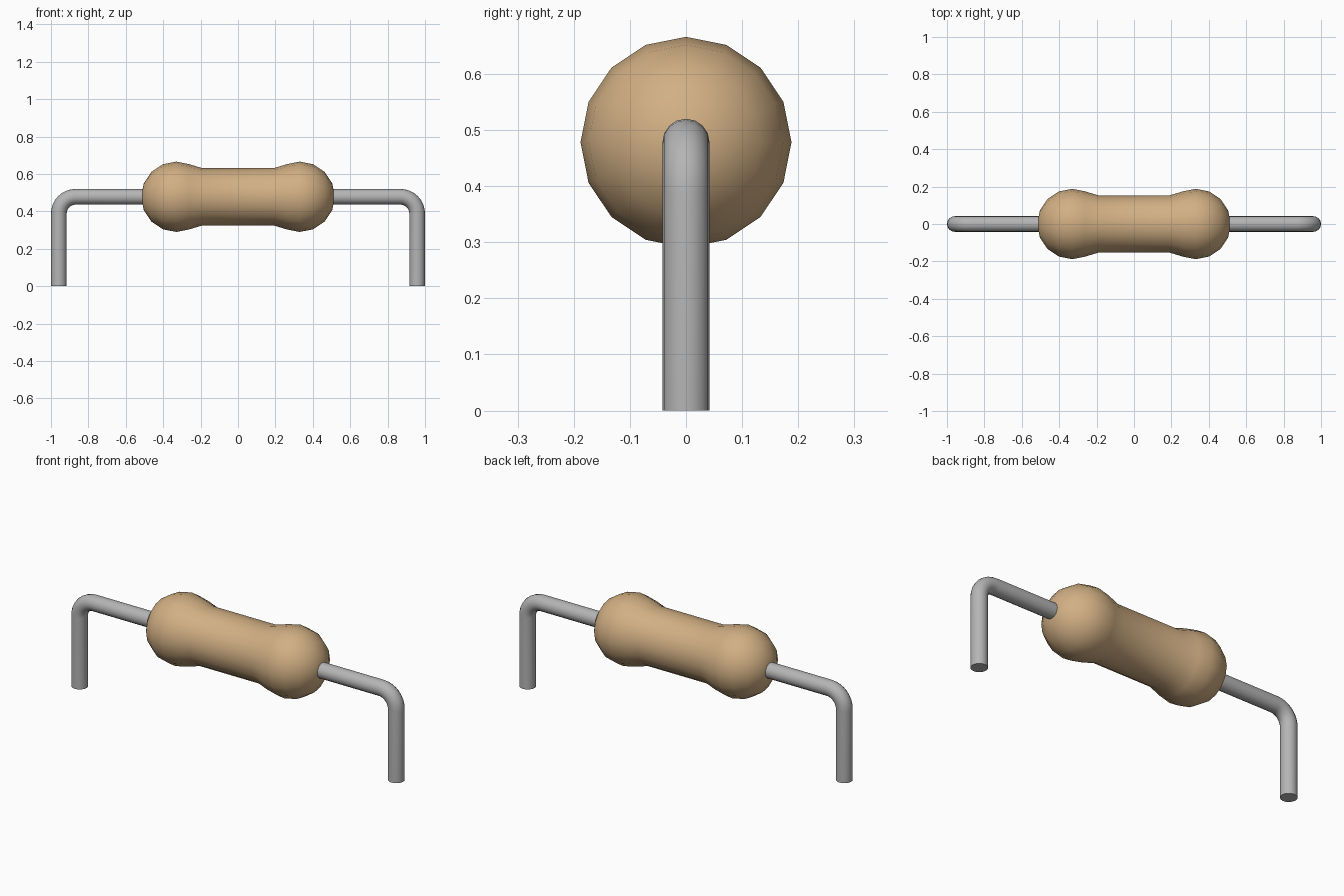
import bpy, bmesh
from math import sin, cos, pi, radians

cube = bpy.data.objects.get("Cube")
if cube:
    bpy.data.objects.remove(cube, do_unlink=True)

AXIS_Z = 0.478
WIRE_R = 0.042
LEG_X = 0.958
BEND_R = 0.09
HEAD_X = 0.33
HEAD_R = 0.188
SIDES = 16


def material(name, color):
    mat = bpy.data.materials.new(name)
    mat.use_nodes = True
    mat.diffuse_color = color
    mat.node_tree.nodes["Principled BSDF"].inputs["Base Color"].default_value = color
    return mat


def add_object(name, bm, mat):
    bmesh.ops.recalc_face_normals(bm, faces=bm.faces)
    mesh = bpy.data.meshes.new(name)
    bm.to_mesh(mesh)
    bm.free()
    mesh.materials.append(mat)
    obj = bpy.data.objects.new(name, mesh)
    bpy.context.collection.objects.link(obj)
    bpy.ops.object.select_all(action='DESELECT')
    obj.select_set(True)
    bpy.context.view_layer.objects.active = obj
    bpy.ops.object.shade_smooth_by_angle(angle=radians(35))
    return obj


def bridge(bm, rings):
    for a, b in zip(rings, rings[1:]):
        n = len(a)
        for i in range(n):
            j = (i + 1) % n
            bm.faces.new((a[i], a[j], b[j], b[i]))


def build_body(mat):
    # Rounded heads joined by a narrower waist, turned around the x axis
    half = [(0.19, 0.153), (0.26, 0.174)]
    half += [(HEAD_X + HEAD_R * sin(k * pi / 8), HEAD_R * cos(k * pi / 8)) for k in range(4)]
    profile = [(-x, r) for x, r in reversed(half)] + half
    bm = bmesh.new()
    rings = []
    for x, r in profile:
        rings.append([bm.verts.new((x, r * sin(2 * pi * i / SIDES),
                                    AXIS_Z + r * cos(2 * pi * i / SIDES)))
                      for i in range(SIDES)])
    bridge(bm, rings)
    for ring, side in ((rings[0], -1), (rings[-1], 1)):
        pole = bm.verts.new((side * (HEAD_X + HEAD_R), 0, AXIS_Z))
        for i in range(SIDES):
            bm.faces.new((ring[i], ring[(i + 1) % SIDES], pole))
    return add_object("resistor_body", bm, mat)


def build_lead(name, side, mat):
    # Straight wire, rounded bend, then a leg down to the ground
    cx, cz = LEG_X - BEND_R, AXIS_Z - BEND_R
    path = [(0.45, AXIS_Z, 0)]
    path += [(cx + BEND_R * sin(a), cz + BEND_R * cos(a), a)
             for a in (k * pi / 16 for k in range(9))]
    path.append((LEG_X, 0, pi / 2))
    bm = bmesh.new()
    rings = []
    for x, z, tilt in path:
        ring = []
        for i in range(SIDES):
            t = 2 * pi * i / SIDES
            out = WIRE_R * cos(t)
            ring.append(bm.verts.new((side * (x + out * sin(tilt)), WIRE_R * sin(t),
                                      z + out * cos(tilt))))
        rings.append(ring)
    bridge(bm, rings)
    bm.faces.new(rings[0])
    bm.faces.new(rings[-1])
    return add_object(name, bm, mat)


tan = material("tan_ceramic", (0.64, 0.43, 0.23, 1))
grey = material("grey_metal", (0.46, 0.46, 0.46, 1))

build_body(tan)
build_lead("left_lead", 1, grey)
build_lead("right_lead", -1, grey)
